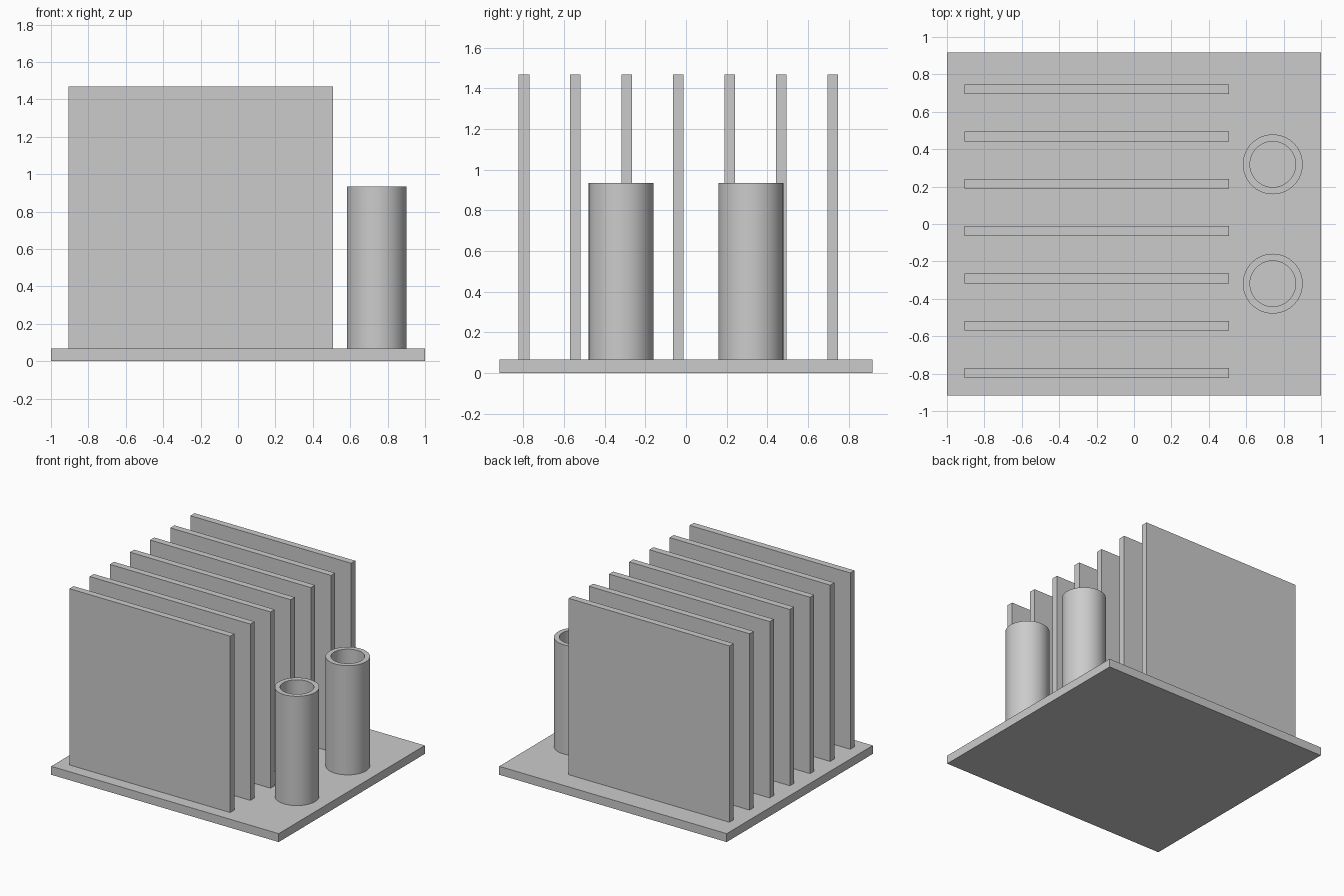
import bpy
import bmesh
import math

cube = bpy.data.objects.get("Cube")
if cube:
    bpy.data.objects.remove(cube, do_unlink=True)

GREY = (0.6, 0.6, 0.6, 1.0)
metal = bpy.data.materials.new("plain grey")
metal.use_nodes = True
metal.diffuse_color = GREY
metal.node_tree.nodes["Principled BSDF"].inputs["Base Color"].default_value = GREY

BASE_TOP = 0.067


def finish(name, bm):
    bmesh.ops.recalc_face_normals(bm, faces=bm.faces)
    mesh = bpy.data.meshes.new(name)
    bm.to_mesh(mesh)
    bm.free()
    mesh.materials.append(metal)
    obj = bpy.data.objects.new(name, mesh)
    bpy.context.collection.objects.link(obj)
    return obj


def box(name, low, high):
    bm = bmesh.new()
    bmesh.ops.create_cube(bm, size=1)
    for v in bm.verts:
        v.co = [(a + b) / 2 + c * (b - a) for a, b, c in zip(low, high, v.co)]
    return finish(name, bm)


def tube(name, x, y, outer, inner, bottom, top, sides=64):
    # Closed rectangular wall profile spun about the tube axis
    bm = bmesh.new()
    profile = [(outer, bottom), (outer, top), (inner, top), (inner, bottom)]
    rings = []
    for i in range(sides):
        a = math.tau * i / sides
        rings.append([bm.verts.new((x + r * math.cos(a), y + r * math.sin(a), z))
                      for r, z in profile])
    for i, ring in enumerate(rings):
        after = rings[(i + 1) % sides]
        for j in range(len(profile)):
            k = (j + 1) % len(profile)
            bm.faces.new((ring[j], after[j], after[k], ring[k]))
    obj = finish(name, bm)
    bpy.ops.object.select_all(action="DESELECT")
    obj.select_set(True)
    bpy.context.view_layer.objects.active = obj
    bpy.ops.object.shade_smooth_by_angle(angle=math.radians(30))
    return obj


# Base plate
box("base_plate", (-1, -0.917, 0), (1, 0.917, BASE_TOP))

# Row of upright fins
for i in range(7):
    y = -0.797 + i * 0.253
    box(f"fin_{i + 1}", (-0.905, y - 0.026, BASE_TOP), (0.508, y + 0.026, 1.468))

# Two open tubes beside the fins
for side, y in (("front", -0.319), ("back", 0.319)):
    tube(f"{side}_tube", 0.742, y, 0.16, 0.122, BASE_TOP, 0.935)
